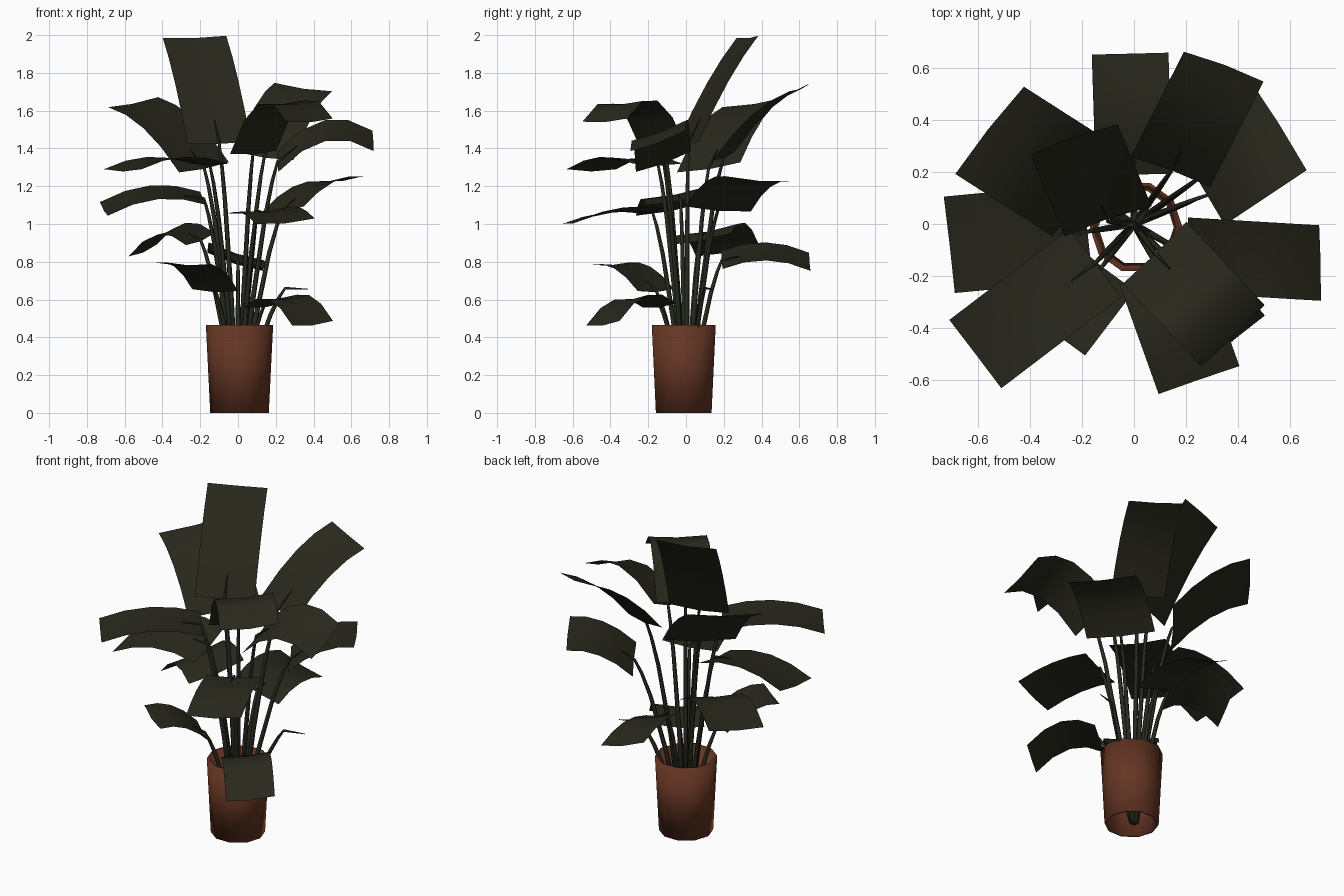
import bpy, bmesh, math
from mathutils import Vector

if "Cube" in bpy.data.objects:
    bpy.data.objects.remove(bpy.data.objects["Cube"])


def material(name, rgb):
    m = bpy.data.materials.new(name)
    m.diffuse_color = (*rgb, 1)
    m.use_nodes = True
    m.node_tree.nodes["Principled BSDF"].inputs["Base Color"].default_value = m.diffuse_color
    return m


LEAF = material("dark olive leaf", (0.0215, 0.0215, 0.0125))
STEM = material("deep green stem", (0.020, 0.0235, 0.0135))
CLAY = material("terracotta", (0.128, 0.036, 0.017))


def finish(bm, name, mat):
    me = bpy.data.meshes.new(name)
    bm.to_mesh(me)
    bm.free()
    for p in me.polygons:
        p.use_smooth = True
    me.materials.append(mat)
    ob = bpy.data.objects.new(name, me)
    bpy.context.collection.objects.link(ob)
    return ob


def pot():
    # tapered, open-ended tube with a thin wall, smooth all over
    sides, c = 10, Vector((0.008, -0.012, 0))
    prof = [(0.155, 0), (0.178, 0.465), (0.165, 0.465), (0.145, 0)]
    bm = bmesh.new()
    rings = [[bm.verts.new(c + Vector((r * math.cos(a), r * math.sin(a), z)))
              for a in [2 * math.pi * i / sides for i in range(sides)]]
             for r, z in prof]
    for k in range(4):
        a, b = rings[k], rings[(k + 1) % 4]
        for i in range(sides):
            j = (i + 1) % sides
            bm.faces.new((a[i], a[j], b[j], b[i]))
    finish(bm, "pot", CLAY)


def leaf(name, base, tip, arch, width, roll):
    # arched card with a shallow fold along the midrib
    base, tip = Vector(base), Vector(tip)
    d = (tip - base).normalized()
    left = Vector((-d.y, d.x, 0)).normalized()
    up = d.cross(left)
    r = math.radians(roll)
    side = (left * math.cos(r) + up * math.sin(r)) * width / 2
    bm = bmesh.new()
    rows = []
    for k in range(5):
        t = k / 4
        p = base.lerp(tip, t) + Vector((0, 0, arch * 4 * t * (1 - t)))
        rows.append([bm.verts.new(q) for q in (p + side, p - up * 0.012, p - side)])
    for a, b in zip(rows, rows[1:]):
        for i in range(2):
            bm.faces.new((a[i], a[i + 1], b[i + 1], b[i]))
    finish(bm, name, LEAF)


def stem(name, base, end):
    # tapered stalk rising from the pot, then bending into the leaf
    base, end = Vector(base), Vector(end)
    start = Vector((base.x * 0.06, base.y * 0.06, 0.005))
    ctrl = Vector((base.x * 0.55, base.y * 0.55, base.z * 0.78))
    pts = [start.lerp(ctrl, t).lerp(ctrl.lerp(base, t), t) for t in (0, .33, .66, .85, 1)]
    pts.append(end)
    bm = bmesh.new()
    rings = []
    for i, p in enumerate(pts):
        d = (pts[min(i + 1, 5)] - pts[max(i - 1, 0)]).normalized()
        u = d.cross(Vector((0.3, 1, 0.1))).normalized()
        v = d.cross(u)
        rad = (0.015, 0.014, 0.012, 0.010, 0.008, 0.002)[i]
        rings.append([bm.verts.new(p + rad * (u * math.cos(a) + v * math.sin(a)))
                      for a in [math.tau * k / 5 for k in range(5)]])
    for a, b in zip(rings, rings[1:]):
        for i in range(5):
            j = (i + 1) % 5
            bm.faces.new((a[i], a[j], b[j], b[i]))
    bm.faces.new(rings[0][::-1])
    finish(bm, name, STEM)


# base, tip, arch, width, roll (positive lifts the left edge)
LEAVES = [
    ((-.10, .01, 1.43), (-.23, .325, 1.99), .04, .355, -4),
    ((.14, .20, 1.36), (.345, .605, 1.725), .055, .33, 10),
    ((-.18, .12, 1.30), (-.555, .36, 1.645), .06, .43, -9),
    ((.08, -.11, 1.38), (.38, -.43, 1.55), .18, .34, 3),
    ((.21, -.12, 1.33), (.715, -.15, 1.44), .11, .31, 21),
    ((-.15, -.15, 1.32), (-.61, -.50, 1.29), .05, .33, 0),
    ((.24, .17, 1.08), (.555, .38, 1.24), .05, .41, -4),
    ((-.18, -.03, 1.135), (-.71, -.08, 1.08), .06, .38, -11),
    ((.10, -.18, 1.07), (.25, -.60, 1.015), .03, .33, 5),
    ((-.20, .07, .92), (-.505, .22, .86), .085, .37, -10),
    ((0, .19, .81), (-.015, .655, .80), .05, .31, 18),
    ((-.12, -.16, .65), (-.31, -.41, .79), .05, .31, -2),
    ((.14, -.14, .57), (.395, -.44, .475), .09, .28, 5),
]

pot()
for n, (base, tip, arch, width, roll) in enumerate(LEAVES):
    leaf(f"leaf_{n}", base, tip, arch, width, roll)
    end = Vector(base).lerp(Vector(tip), 0.2) + Vector((0, 0, 0.64 * arch - 0.012))
    stem(f"stem_{n}", base, end)
# bare stalk without a leaf
stem("bare_stem", (.25, .10, .66), (.37, .14, .655))
